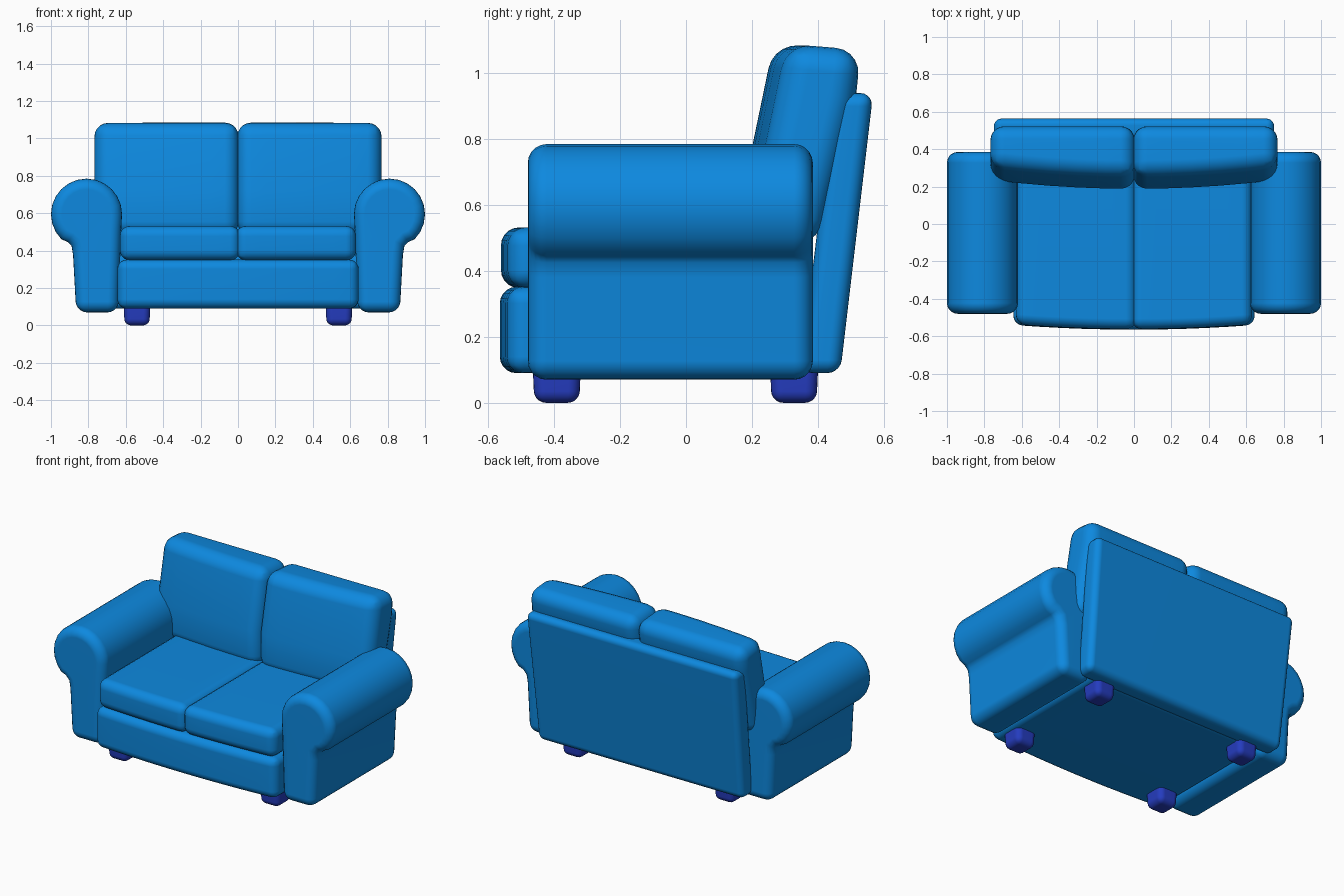
import bpy, bmesh, math

cube = bpy.data.objects.get("Cube")
if cube:
    bpy.data.objects.remove(cube, do_unlink=True)


def make_material(name, rgb):
    mat = bpy.data.materials.new(name)
    mat.use_nodes = True
    color = (*rgb, 1.0)
    mat.diffuse_color = color
    mat.node_tree.nodes["Principled BSDF"].inputs["Base Color"].default_value = color
    return mat


FABRIC = make_material("blue fabric", (0.004, 0.25, 0.74))
FEET = make_material("dark blue feet", (0.018, 0.045, 0.52))


def prism(name, profile, axis, start, end, bevel, mat=FABRIC, steps=1, shape=None):
    """Sweep a closed profile along x or y, reshape it, and round its edges."""
    bm = bmesh.new()
    rings = []
    for i in range(steps + 1):
        t = start + (end - start) * i / steps
        rings.append([bm.verts.new((t, p, z) if axis == "x" else (p, t, z))
                      for p, z in profile])
    count = len(profile)
    for r0, r1 in zip(rings, rings[1:]):
        for j in range(count):
            k = (j + 1) % count
            bm.faces.new((r0[j], r0[k], r1[k], r1[j]))
    bm.faces.new(rings[0])
    bm.faces.new(rings[-1])
    if shape:
        for v in bm.verts:
            shape(v.co)
    bmesh.ops.recalc_face_normals(bm, faces=bm.faces)
    mesh = bpy.data.meshes.new(name)
    bm.to_mesh(mesh)
    bm.free()
    obj = bpy.data.objects.new(name, mesh)
    bpy.context.collection.objects.link(obj)
    mesh.materials.append(mat)
    bpy.ops.object.select_all(action="DESELECT")
    obj.select_set(True)
    bpy.context.view_layer.objects.active = obj
    mod = obj.modifiers.new("rounding", "BEVEL")
    mod.width = bevel
    mod.segments = 5
    mod.limit_method = "ANGLE"
    mod.angle_limit = math.radians(35)
    bpy.ops.object.modifier_apply(modifier=mod.name)
    bpy.ops.object.shade_smooth_by_angle(angle=math.radians(40))
    obj.modifiers.new("soft shading", "WEIGHTED_NORMAL").keep_sharp = True
    return obj


def box(y0, y1, z0, z1):
    return [(y0, z0), (y1, z0), (y1, z1), (y0, z1)]


def bow(amount, middle):
    """Curve the front face back towards the sides."""
    def apply(co):
        if co.y < middle:
            co.y += amount * (co.x / 0.7) ** 2
    return apply


def taper(co):
    co.x *= 1 - 0.03 * (0.94 - co.z)


# Base and back panel
prism("seat_base", box(-0.565, 0.4, 0.09, 0.352), "x", -0.645, 0.645, 0.05,
      steps=10, shape=bow(0.03, 0))
prism("back_panel", [(0.345, 0.09), (0.468, 0.09), (0.568, 0.94), (0.45, 0.94)],
      "x", -0.75, 0.75, 0.04, shape=taper)

# Scrolled arm section: straight post with a round roll on top
roll = [(0.81 + 0.19 * math.cos(math.radians(a)), 0.595 + 0.19 * math.sin(math.radians(a)))
        for a in range(-45, 181, 15)]
arm_profile = [(0.64, 0.07), (0.865, 0.07), (0.882, 0.38), (0.89, 0.425), (0.91, 0.446)]
arm_profile += roll + [(0.625, 0.5)]

back_profile = [(0.19, 0.48), (0.188, 0.72), (0.265, 1.09), (0.53, 1.07),
                (0.515, 0.92), (0.40, 0.48)]

for side, label in ((1, "left"), (-1, "right")):
    prism(label + "_arm", [(side * x, z) for x, z in arm_profile], "y",
          -0.48, 0.385, 0.07)
    prism(label + "_seat_cushion", box(-0.562, 0.3, 0.348, 0.532), "x",
          -0.012 * side, 0.632 * side, 0.055, steps=5, shape=bow(0.03, 0))
    prism(label + "_back_cushion", back_profile, "x",
          -0.004 * side, 0.768 * side, 0.075, steps=5, shape=bow(0.04, 0.3))
    # Feet
    for y, place in ((-0.392, "front"), (0.328, "back")):
        def narrow(co, cx=0.54 * side, cy=y):
            if co.z < 0.05:
                co.x = cx + (co.x - cx) * 0.92
                co.y = cy + (co.y - cy) * 0.92
        prism(label + "_" + place + "_foot", box(y - 0.074, y + 0.074, 0, 0.13), "x",
              0.468 * side, 0.612 * side, 0.035, FEET, shape=narrow)
